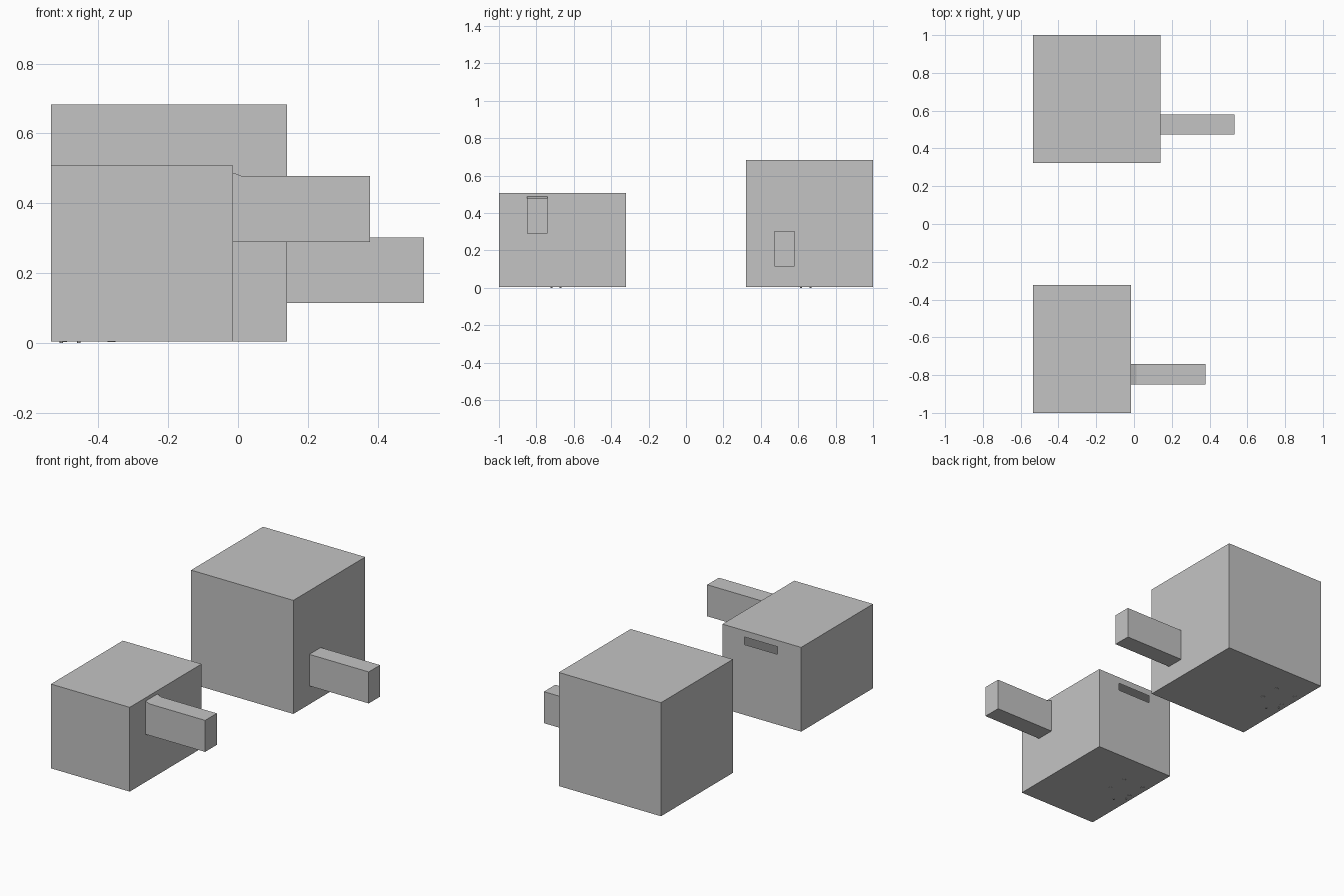
import bpy, bmesh
from mathutils import Vector

if "Cube" in bpy.data.objects:
    bpy.data.objects.remove(bpy.data.objects["Cube"])

grey = bpy.data.materials.new("plain_grey")
grey.use_nodes = True
grey.diffuse_color = (0.55, 0.55, 0.55, 1)
grey.node_tree.nodes["Principled BSDF"].inputs["Base Color"].default_value = (0.55, 0.55, 0.55, 1)


def finish(bm, name):
    mesh = bpy.data.meshes.new(name)
    bm.to_mesh(mesh)
    bm.free()
    mesh.materials.append(grey)
    obj = bpy.data.objects.new(name, mesh)
    bpy.context.collection.objects.link(obj)
    return obj


def box(lo, hi):
    """Thin-skinned box between two corners."""
    bm = bmesh.new()
    bmesh.ops.create_cube(bm, size=1)
    lo, hi = Vector(lo), Vector(hi)
    for v in bm.verts:
        v.co = (lo + hi) / 2 + v.co * (hi - lo)
    return bm


def arm(name, profile, y0, y1):
    """Side profile swept across the width, open where it meets the housing."""
    bm = bmesh.new()
    face = bm.faces.new([bm.verts.new((x, y0, z)) for x, z in profile])
    swept = bmesh.ops.extrude_face_region(bm, geom=[face])["geom"]
    for v in swept:
        if isinstance(v, bmesh.types.BMVert):
            v.co.y = y1
    bmesh.ops.recalc_face_normals(bm, faces=bm.faces)
    root = min(bm.faces, key=lambda f: f.calc_center_median().x)
    bmesh.ops.delete(bm, geom=[root], context='FACES_ONLY')
    return finish(bm, name)


def disc(name, x, y, radius, z0, z1):
    bm = bmesh.new()
    bmesh.ops.create_cone(bm, cap_ends=True, segments=16, radius1=radius,
                          radius2=radius, depth=z1 - z0)
    bmesh.ops.translate(bm, verts=bm.verts, vec=(x, y, (z0 + z1) / 2))
    return finish(bm, name)


LEFT, BASE = -0.535, 0.005

# Small housing, hollow, with a slot through its back wall
bm = box((LEFT, -1, BASE), (-0.015, -0.322, 0.508))
slot_x, slot_z = (-0.38, -0.16), (0.425, 0.47)
for axis, cuts in (((1, 0, 0), slot_x), ((0, 0, 1), slot_z)):
    for c in cuts:
        back = [f for f in bm.faces if f.normal.y > 0.9]
        edges = {e for f in back for e in f.edges}
        verts = {v for f in back for v in f.verts}
        bmesh.ops.bisect_plane(bm, geom=back + list(edges) + list(verts),
                               plane_co=Vector(axis) * c, plane_no=axis)
        bm.normal_update()
hole = [f for f in bm.faces if f.normal.y > 0.9
        and slot_x[0] < f.calc_center_median().x < slot_x[1]
        and slot_z[0] < f.calc_center_median().z < slot_z[1]]
bmesh.ops.delete(bm, geom=hole, context='FACES')
finish(bm, "small_housing")

# Large housing
finish(box((LEFT, 0.322, BASE), (0.14, 1, 0.683)), "large_housing")

# Side arms, the small one with a sloped shoulder
arm("small_arm", [(-0.015, 0.29), (0.378, 0.29), (0.378, 0.478),
                  (0.012, 0.478), (-0.015, 0.488)], -0.85, -0.74)
arm("large_arm", [(0.14, 0.115), (0.532, 0.115), (0.532, 0.303),
                  (0.14, 0.303)], 0.473, 0.58)

# Underside fittings, repeated on both housings
for label, shift in (("small", 0), ("large", 1.335)):
    for x in (-0.50, -0.362):
        for y in (-0.637, -0.52):
            disc(label + "_base_stud", x, y + shift, 0.011, BASE - 0.002, BASE + 0.002)
    for x, y in ((-0.455, -0.72), (-0.505, -0.67)):
        disc(label + "_base_pin", x, y + shift, 0.005, 0, BASE + 0.002)
